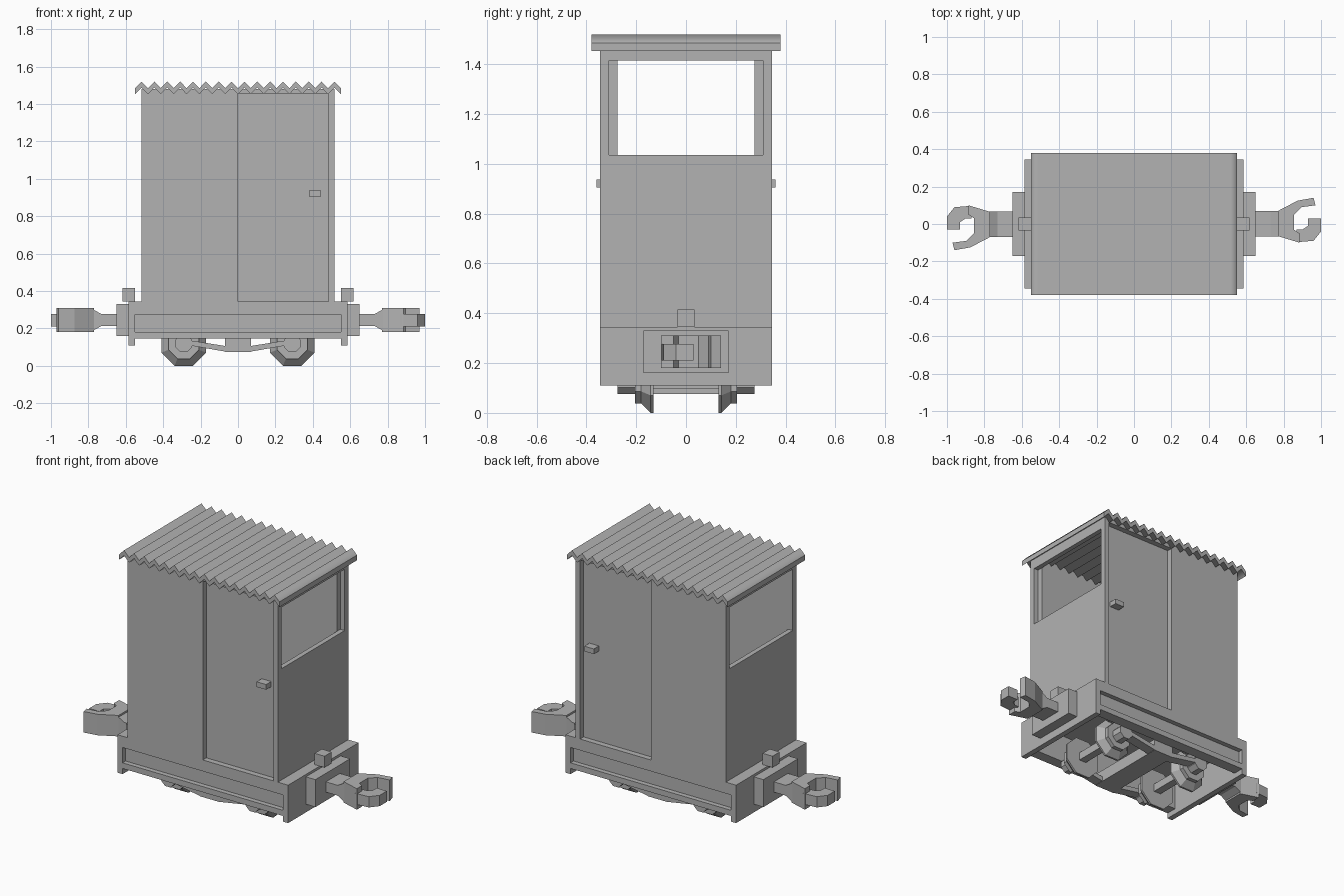
import bpy, bmesh, math
from mathutils import Vector, Matrix

if "Cube" in bpy.data.objects:
    bpy.data.objects.remove(bpy.data.objects["Cube"])

grey = bpy.data.materials.new("plain_grey")
grey.diffuse_color = (0.45, 0.45, 0.45, 1)
grey.use_nodes = True
grey.node_tree.nodes["Principled BSDF"].inputs["Base Color"].default_value = grey.diffuse_color


def finish(name, bm):
    bmesh.ops.recalc_face_normals(bm, faces=bm.faces)
    me = bpy.data.meshes.new(name)
    bm.to_mesh(me)
    bm.free()
    me.materials.append(grey)
    ob = bpy.data.objects.new(name, me)
    bpy.context.collection.objects.link(ob)
    return ob


def add_box(bm, x0, x1, y0, y1, z0, z1):
    m = Matrix.Translation(((x0 + x1) / 2, (y0 + y1) / 2, (z0 + z1) / 2)) @ \
        Matrix.Diagonal((abs(x1 - x0), abs(y1 - y0), abs(z1 - z0), 1))
    bmesh.ops.create_cube(bm, size=1, matrix=m)


def boxes(name, *dims):
    bm = bmesh.new()
    for d in dims:
        add_box(bm, *d)
    return finish(name, bm)


def add_prism(bm, pts, place, a, b):
    """Extrude an outline; place(u, v, w) maps outline and depth to 3D."""
    f = bm.faces.new([bm.verts.new(place(u, v, a)) for u, v in pts])
    r = bmesh.ops.extrude_face_region(bm, geom=[f])
    shift = Vector(place(0, 0, b)) - Vector(place(0, 0, a))
    bmesh.ops.translate(bm, vec=shift, verts=[g for g in r["geom"] if isinstance(g, bmesh.types.BMVert)])


def along_y(u, v, w):
    return (u, w, v)


# --- Side parts, front and back ---
for s, side in ((-1, "front"), (1, "back")):
    # chassis rail with a long recessed panel
    boxes(side + "_rail",
          (-.55, .55, s * .275, s * .315, .145, .345),
          (-.55, .55, s * .315, s * .345, .145, .18),
          (-.55, .55, s * .315, s * .345, .275, .345))
    # plain wall, corner post and lintel around the door
    boxes(side + "_wall",
          (-.515, 0, s * .31, s * .345, .345, 1.48),
          (.485, .515, s * .31, s * .345, .345, 1.48),
          (0, .485, s * .31, s * .345, 1.455, 1.48))
    boxes(side + "_door", (0, .485, s * .275, s * .31, .345, 1.48))
    boxes(side + "_door_handle", (.38, .445, s * .31, s * .36, .905, .937))

# --- Floor ---
boxes("cab_floor", (-.55, .55, -.275, .275, .32, .345))

# --- Corrugated roof ---
n = 16
top = [(-.55 + i * 1.1 / (2 * n), 1.485 + (.035 if i % 2 else 0)) for i in range(2 * n + 1)]
bm = bmesh.new()
add_prism(bm, top + [(x, z - .032) for x, z in reversed(top)], along_y, -.38, .38)
roof = finish("corrugated_roof", bm)
for p in roof.data.polygons:
    p.use_smooth = abs(p.normal.y) < .5 and abs(p.normal.x) < .95

# --- Coupler outlines, seen from above ---
arm = [(.77, .07), (.875, .125), (.96, .14), (.97, .1), (.895, .09), (.855, .05),
       (.855, -.03), (.885, -.05), (.885, -.1), (.77, -.065)]
hook = [(.87, -.03), (.9, -.03), (.93, -.01), (.93, .03), (1.0, .03), (1.0, -.04),
        (.96, -.09), (.87, -.097)]

# --- End parts, right and left ---
for s, end in ((1, "right"), (-1, "left")):
    boxes(end + "_end_plate", (s * .55, s * .585, -.345, .345, .11, .345))
    boxes(end + "_end_wall",
          (s * .485, s * .515, -.31, .31, .345, 1.035),
          (s * .485, s * .515, -.31, .31, 1.415, 1.48))
    boxes(end + "_buffer_beam", (s * .585, s * .65, -.17, .17, .16, .33))
    boxes(end + "_lamp_block", (s * .55, s * .618, -.035, .035, .345, .415))

    # coupler, turned half round for the left end
    def flat(u, v, w, s=s):
        return (s * u, s * v, w)
    bm = bmesh.new()
    add_prism(bm, arm, flat, .18, .31)
    add_prism(bm, hook, flat, .21, .277)
    neck = [(.64, .213), (.73, .213), (.79, .18), (.79, .31), (.73, .277), (.64, .277)]
    add_prism(bm, neck, lambda u, v, w, s=s: (s * u, s * w, v), -.067, .07)
    finish(end + "_coupler", bm)

    # wheels: eight-sided flange tapering to the tread, with hub
    k = 1 / math.cos(math.pi / 8)
    for t, side in ((-1, "front"), (1, "back")):
        bm = bmesh.new()
        for r1, r2, y0, y1 in ((.12, .12, .13, .142), (.12, .082, .142, .18),
                               (.082, .082, .18, .205), (.045, .045, .205, .275)):
            m = Matrix.Translation((s * .29, t * (y0 + y1) / 2, .12)) @ \
                Matrix.Rotation(-t * math.pi / 2, 4, 'X') @ Matrix.Rotation(math.pi / 8, 4, 'Z')
            bmesh.ops.create_cone(bm, cap_ends=True, segments=8, radius1=r1 * k,
                                  radius2=r2 * k, depth=y1 - y0, matrix=m)
        finish(f"{end}_{side}_wheel", bm)

        # sloping link from the centre beam to the axle
        bm = bmesh.new()
        link = [(.06, .075), (.25, .108), (.25, .135), (.06, .105)]
        add_prism(bm, [(s * u, v) for u, v in link], along_y, t * .21, t * .275)
        finish(f"{end}_{side}_link", bm)
    boxes(end + "_axle", (s * .265, s * .315, -.135, .135, .095, .145))

# --- Centre beam under the floor ---
boxes("centre_beam", (-.07, .07, -.275, .275, .075, .15))
